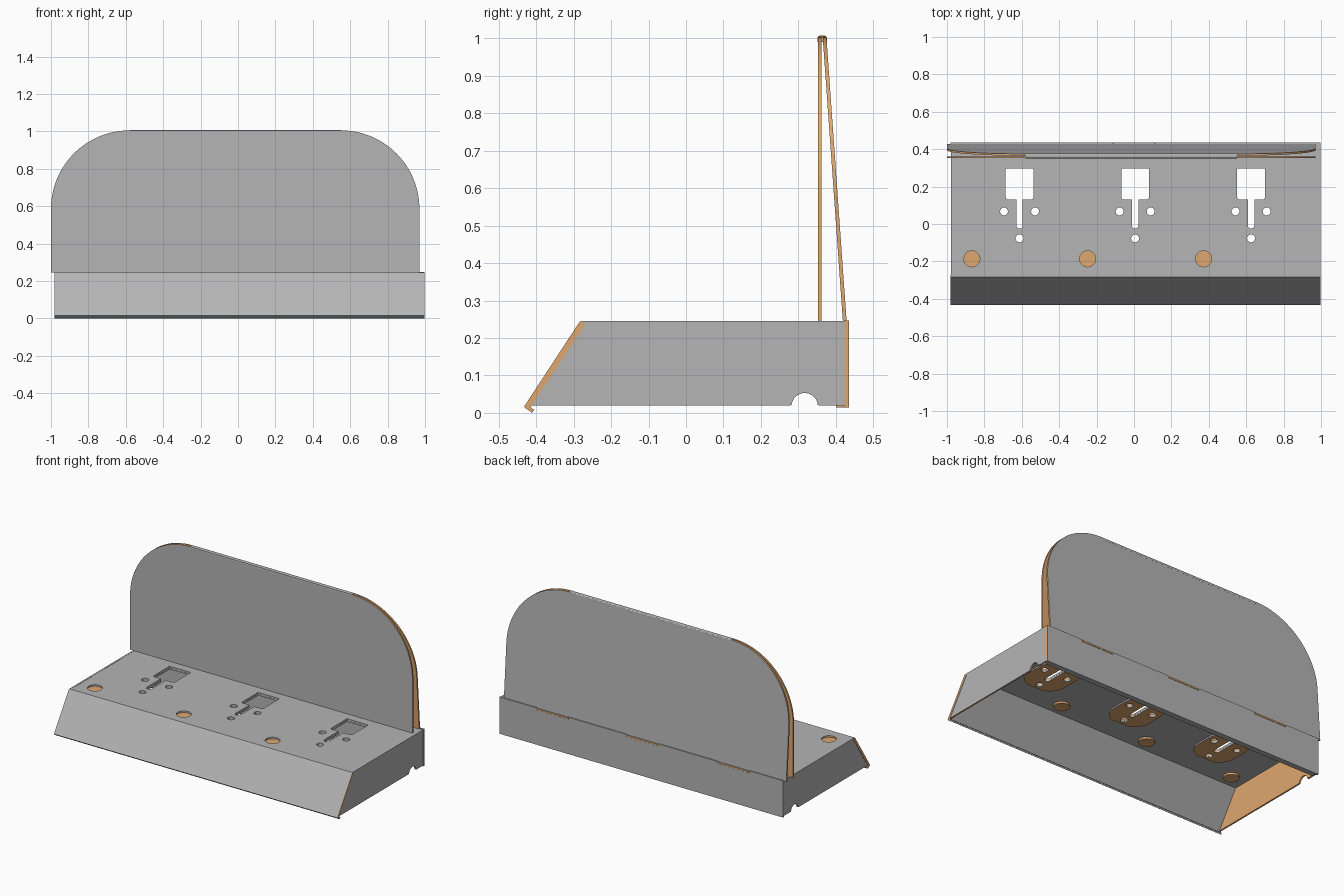
import bpy, bmesh, math
from mathutils import Vector

if "Cube" in bpy.data.objects:
    bpy.data.objects.remove(bpy.data.objects["Cube"])


def material(name, rgb):
    m = bpy.data.materials.new(name)
    m.diffuse_color = (*rgb, 1)
    m.use_nodes = True
    m.node_tree.nodes["Principled BSDF"].inputs["Base Color"].default_value = m.diffuse_color
    return m


GREY = material("grey_sheet", (0.46, 0.46, 0.46))
TAN = material("tan_inner_face", (0.74, 0.39, 0.162))


def arc(cx, cy, r, a0, a1, n=16):
    return [(cx + r * math.cos(math.radians(a0 + (a1 - a0) * i / n)),
             cy + r * math.sin(math.radians(a0 + (a1 - a0) * i / n))) for i in range(n + 1)]


def circle(cx, cy, r):
    return arc(cx, cy, r, 0, 360, 28)[:-1]


def slab(name, loops, t, place, is_tan):
    """Sheet from an outline plus hole loops; place(u, v, w) puts it in space,
    is_tan(normal) picks the faces that show the tan colour."""
    bm = bmesh.new()
    edges = []
    for loop in loops:
        vs = [bm.verts.new((u, v, 0)) for u, v in loop]
        edges += [bm.edges.new((vs[i - 1], vs[i])) for i in range(len(vs))]
    bmesh.ops.triangle_fill(bm, edges=edges, use_beauty=True, normal=(0, 0, 1))
    ext = bmesh.ops.extrude_face_region(bm, geom=bm.faces[:], use_keep_orig=True)
    for v in ext["geom"]:
        if isinstance(v, bmesh.types.BMVert):
            v.co.z = t
    for v in bm.verts:
        v.co = Vector(place(*v.co))
    bmesh.ops.recalc_face_normals(bm, faces=bm.faces[:])
    for f in bm.faces:
        f.normal_update()
        f.material_index = 1 if is_tan(f.normal) else 0
    me = bpy.data.meshes.new(name)
    bm.to_mesh(me)
    bm.free()
    me.materials.append(GREY)
    me.materials.append(TAN)
    ob = bpy.data.objects.new(name, me)
    bpy.context.collection.objects.link(ob)
    bpy.context.view_layer.objects.active = ob
    ob.select_set(True)
    bpy.ops.object.shade_smooth_by_angle(angle=math.radians(30))
    ob.select_set(False)
    return ob


def along_x(x0):
    return lambda u, v, w: (x0 + w, u, v)


def flat(z0):
    return lambda u, v, w: (u, v, z0 + w)


def keyhole(c):
    """Square opening running into a round-ended slot, plus three screw holes."""
    pts = [(c + 0.074, 0.298), (c - 0.074, 0.298)]
    pts += arc(c - 0.061, 0.143, 0.013, 180, 270, 4)
    pts += [(c - 0.017, 0.13)] + arc(c, -0.008, 0.017, 180, 360, 8) + [(c + 0.017, 0.13)]
    pts += arc(c + 0.061, 0.143, 0.013, 270, 360, 4)
    return [pts, circle(c - 0.083, 0.067, 0.021),
            circle(c + 0.083, 0.067, 0.021), circle(c, -0.077, 0.021)]


X0, X1 = -0.981, 0.998               # ends of the base
SLOTS = (-0.612, 0.006, 0.626)       # keyhole centres
TABS = (-0.63, 0.0, 0.63)            # finger joints at the back
DISCS = (-0.867, -0.248, 0.372)

# top plate with keyholes, screw holes, disc holes and rear tabs
outline = [(X0 + 0.01, 0.423), (X0 + 0.01, -0.283), (X1 - 0.01, -0.283), (X1 - 0.01, 0.423)]
for c in reversed(TABS):
    outline += [(c + 0.113, 0.423), (c + 0.113, 0.436), (c - 0.113, 0.436), (c - 0.113, 0.423)]
holes = [circle(c, -0.186, 0.043) for c in DISCS]
for c in SLOTS:
    holes += keyhole(c)
slab("top_plate", [outline] + holes, 0.010, flat(0.234), lambda n: n.y > 0.5)

# mounting pad under each keyhole, its arms running back beside the opening
for i, c in enumerate(SLOTS):
    pad = [(c - 0.1, 0.325)]
    pad += arc(c - 0.095, 0.085, 0.035, 150, 180, 4)
    pad += arc(c - 0.03, -0.02, 0.1, 180, 255, 8)
    pad += arc(c + 0.03, -0.02, 0.1, 285, 360, 8)
    pad += arc(c + 0.095, 0.085, 0.035, 0, 30, 4)
    pad += [(c + 0.1, 0.325)]
    slab(f"slot_pad_{i + 1}", [pad] + keyhole(c), 0.009, flat(0.2245), lambda n: n.z < -0.5)

# discs set into the top plate
for i, c in enumerate(DISCS):
    slab(f"inset_disc_{i + 1}", [circle(c, -0.186, 0.046)], 0.012, flat(0.2215), lambda n: True)

# sloped front panel
slab("front_panel", [[(-0.433, 0.016), (-0.411, 0.0), (-0.406, 0.008), (-0.415, 0.016),
                      (-0.269, 0.236), (-0.283, 0.245)]],
     X1 - X0, along_x(X0), lambda n: abs(n.x) > 0.5)

# side panels with cable notch
side = [(-0.42, 0.02), (0.278, 0.02)] + arc(0.317, 0.018, 0.035, 175, 5) + [
    (0.356, 0.02), (0.423, 0.02), (0.423, 0.245), (-0.28, 0.245)]
for name, x, s in (("left_side", X0 + 0.002, -1), ("right_side", X1 - 0.012, 1)):
    slab(name, [side], 0.01, along_x(x),
         lambda n, s=s: not (n.x * s > 0.5 or n.z > 0.5))

# back panel, notched for the tabs, with a small inward lip
back = [(X0, 0.247), (X0, 0.015), (X1, 0.015), (X1, 0.247)]
for c in reversed(TABS):
    back += [(c + 0.114, 0.247), (c + 0.114, 0.233), (c - 0.114, 0.233), (c - 0.114, 0.247)]
slab("back_panel", [back], 0.012, lambda u, v, w: (u, 0.423 + w, v),
     lambda n: abs(n.x) > 0.5)
slab("back_lip", [[(0.4, 0.015), (0.423, 0.015), (0.423, 0.021), (0.4, 0.021)]],
     X1 - X0 - 0.03, along_x(X0 + 0.015), lambda n: abs(n.z) < 0.5)

# backboard: vertical front leaf and leaning rear leaf, tan on the hidden inner
# faces and cut edges, joined by a fold on top
L, R, RAD, TOP, BASE = -1.0, 0.97, 0.42, 1.005, 0.244
leaf = [(L, BASE), (R, BASE)]
leaf += arc(R - RAD, TOP - RAD, RAD, 0, 90, 28) + arc(L + RAD, TOP - RAD, RAD, 90, 180, 28)
slab("front_leaf", [leaf], 0.01, lambda u, v, w: (u, 0.352 + w, v), lambda n: n.y > -0.5)
slab("rear_leaf", [leaf], 0.01,
     lambda u, v, w: (u, 0.365 + w + (TOP - v) * 0.071, v), lambda n: n.y < 0.5)
fold = [(0.3515, 0.99), (0.3765, 0.99)] + arc(0.3685, 1.0, 0.008, 0, 90, 6) + \
    arc(0.3595, 1.0, 0.008, 90, 180, 6)
slab("top_fold", [fold], R - L - 2 * RAD, along_x(L + RAD), lambda n: abs(n.x) > 0.5)
